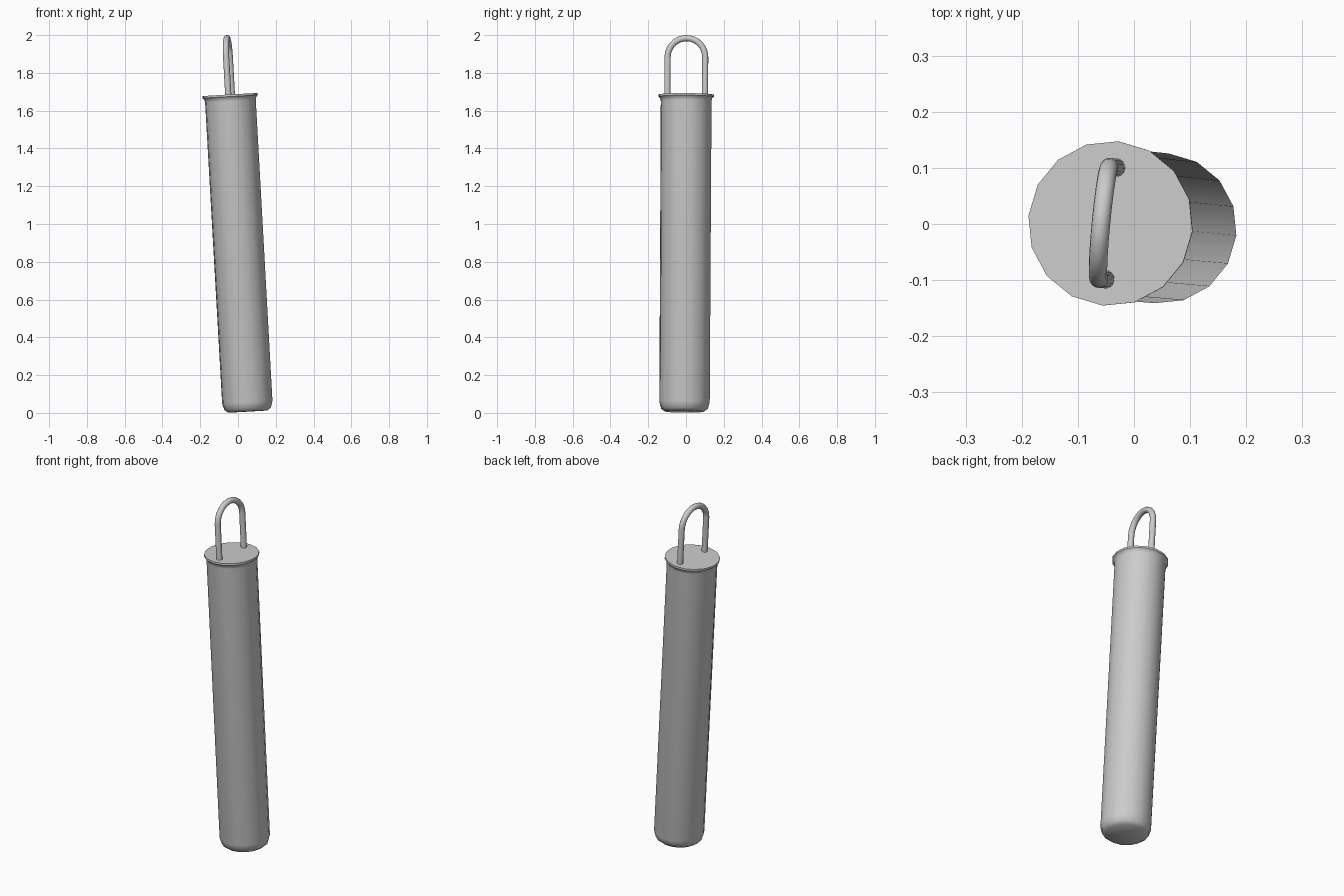
import bpy, bmesh, math
from mathutils import Vector, Matrix

cube = bpy.data.objects.get("Cube")
if cube:
    bpy.data.objects.remove(cube, do_unlink=True)

grey = bpy.data.materials.new("plain_grey")
grey.use_nodes = True
grey.diffuse_color = (0.6, 0.6, 0.6, 1)
grey.node_tree.nodes["Principled BSDF"].inputs["Base Color"].default_value = (0.6, 0.6, 0.6, 1)

# The whole model leans along one axis and is turned slightly about it
base = Vector((0.052, -0.008, 0.007))
top = Vector((-0.042, 0.001, 1.685))
axis = top - base
height = axis.length
lean = (Matrix.Translation(base)
        @ axis.to_track_quat('Z', 'Y').to_matrix().to_4x4())
# Keep the loop plane turned a few degrees from the y axis
side = lean.to_3x3() @ Vector((0, 1, 0))
turn = math.radians(84.5) - math.atan2(side.y, side.x)
lean = lean @ Matrix.Rotation(turn, 4, 'Z')


def skin(name, rings):
    """Bridge successive closed rings of points and cap both ends."""
    bm = bmesh.new()
    loops = [[bm.verts.new(p) for p in ring] for ring in rings]
    for a, b in zip(loops, loops[1:]):
        for i in range(len(a)):
            j = (i + 1) % len(a)
            bm.faces.new((a[i], a[j], b[j], b[i]))
    bm.faces.new(loops[0])
    bm.faces.new(loops[-1])
    bmesh.ops.recalc_face_normals(bm, faces=bm.faces)
    bm.transform(lean)
    mesh = bpy.data.meshes.new(name)
    bm.to_mesh(mesh)
    bm.free()
    mesh.materials.append(grey)
    obj = bpy.data.objects.new(name, mesh)
    bpy.context.collection.objects.link(obj)
    bpy.ops.object.select_all(action='DESELECT')
    obj.select_set(True)
    bpy.context.view_layer.objects.active = obj
    bpy.ops.object.shade_smooth_by_angle(angle=math.radians(40))
    return obj


def circle(center, radius, u, v, sides):
    steps = [math.tau * i / sides for i in range(sides)]
    return [center + radius * (math.cos(t) * u + math.sin(t) * v) for t in steps]


X, Y, Z = Vector((1, 0, 0)), Vector((0, 1, 0)), Vector((0, 0, 1))

# Body: rounded foot, straight side, flared rim, flat lid
profile = [(0.104, 0), (0.124, 0.015), (0.134, 0.05), (0.135, height - 0.035),
           (0.138, height - 0.02), (0.147, height - 0.011), (0.147, height)]
skin("cylinder_body", [circle(z * Z, r, X, Y, 16) for r, z in profile])

# Hanging loop: two straight legs joined by a half circle
reach, wire, arch_z = 0.1, 0.0165, 1.88
path = [(reach * Y + (height - 0.01) * Z, 0)]
for i in range(17):
    t = math.pi * i / 16
    path.append((reach * math.cos(t) * Y + (arch_z + reach * math.sin(t)) * Z, t))
path.append((-reach * Y + (height - 0.01) * Z, math.pi))
skin("hanging_loop", [circle(p, wire, X, math.cos(t) * Y + math.sin(t) * Z, 14)
                      for p, t in path])
